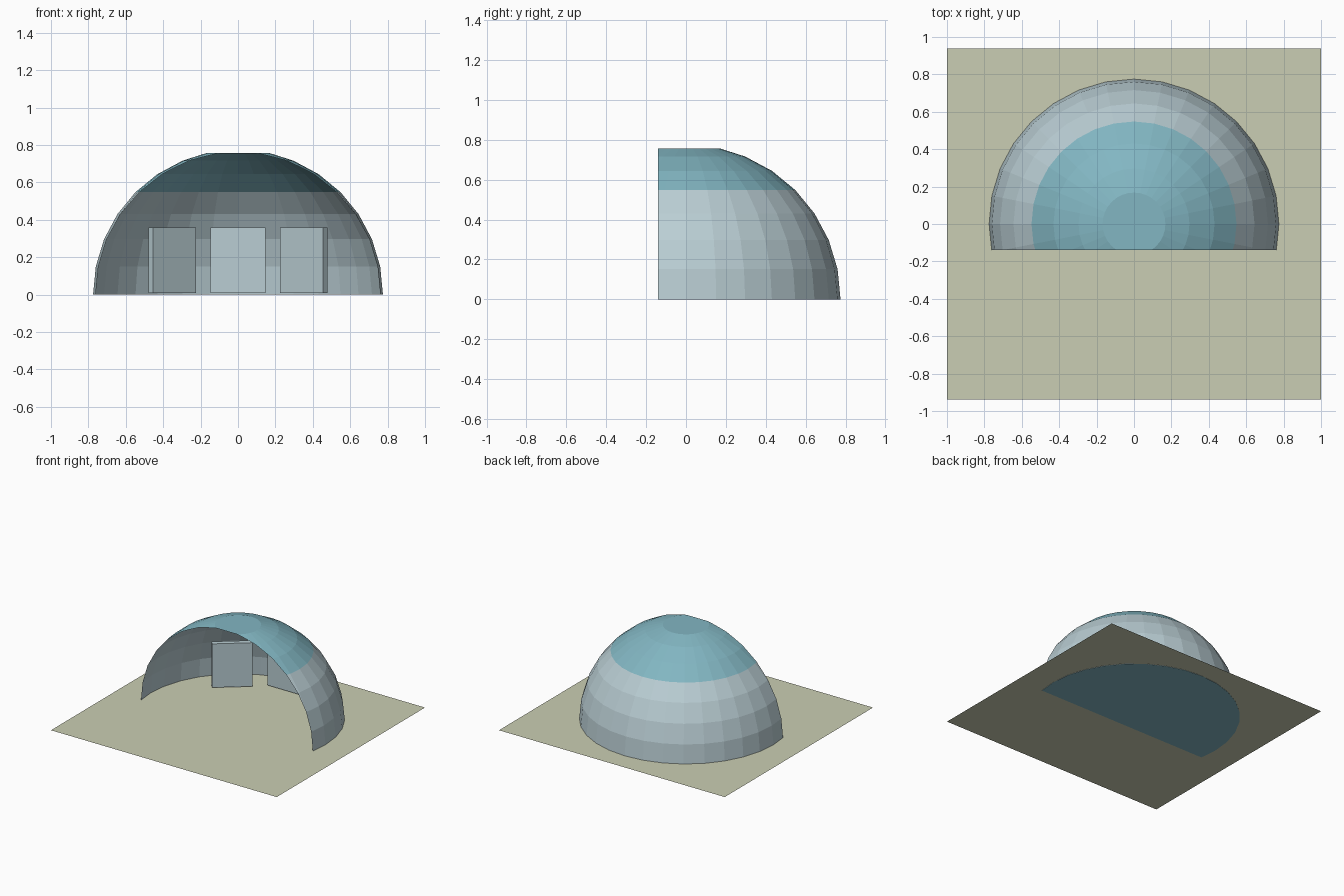
import bpy, bmesh, math
from mathutils import Matrix

if "Cube" in bpy.data.objects:
    bpy.data.objects.remove(bpy.data.objects["Cube"])

R = 0.775          # dome radius
CUT = -0.14        # open front plane
STEP = math.pi / 16


def mat(name, rgb):
    m = bpy.data.materials.new(name)
    lin = [(c / 255 / 12.92) if c < 10 else ((c / 255 + 0.055) / 1.055) ** 2.4 for c in rgb]
    m.diffuse_color = (*lin, 1)
    m.use_nodes = True
    m.node_tree.nodes["Principled BSDF"].inputs["Base Color"].default_value = m.diffuse_color
    return m


GREY = mat("pale_grey", (186, 206, 212))
TEAL = mat("teal", (130, 182, 194))
SAND = mat("sage_ground", (202, 206, 179))


def add(name, bm, *mats):
    me = bpy.data.meshes.new(name)
    bm.to_mesh(me)
    bm.free()
    for m in mats:
        me.materials.append(m)
    ob = bpy.data.objects.new(name, me)
    bpy.context.collection.objects.link(ob)
    return ob


def ring(bm, r, z):
    return [bm.verts.new((r * math.cos(i * STEP), r * math.sin(i * STEP), z)) for i in range(32)]


def cut_front(bm):
    bmesh.ops.bisect_plane(bm, geom=bm.verts[:] + bm.edges[:] + bm.faces[:],
                           plane_co=(0, CUT, 0), plane_no=(0, -1, 0), clear_outer=True)


# Dome shell: faceted bands with a flat cap, teal above 45 degrees
bm = bmesh.new()
prof = [(R * math.cos(k * STEP), R * math.sin(k * STEP)) for k in range(7)] + [(0.168, 0.757)]
rings = [ring(bm, r, z) for r, z in prof]
for k, (a, b) in enumerate(zip(rings, rings[1:])):
    for i in range(32):
        j = (i + 1) % 32
        bm.faces.new((a[i], a[j], b[j], b[i])).material_index = int(k >= 4)
bm.faces.new(rings[-1]).material_index = 1
cut_front(bm)
add("dome_shell", bm, GREY, TEAL)

# Dome base disc, just under the ground sheet
bm = bmesh.new()
bm.faces.new(ring(bm, R, 0)[::-1])
cut_front(bm)
add("dome_base", bm, TEAL)

# Ground sheet
bm = bmesh.new()
bmesh.ops.create_grid(bm, x_segments=1, y_segments=1, size=1,
                      matrix=Matrix.Translation((0, 0, 0.002)) @ Matrix.Diagonal((1, 0.938, 1, 1)))
add("ground_sheet", bm, SAND)

# Three upright panels on an arc, facing the centre
for name, x, y, deg in (("left_panel", -0.352, 0.428, 39),
                        ("centre_panel", 0, 0.605, 0),
                        ("right_panel", 0.352, 0.428, -39)):
    bm = bmesh.new()
    bmesh.ops.create_cube(bm, size=1, matrix=Matrix.Translation((x, y, 0.184))
                          @ Matrix.Rotation(math.radians(deg), 4, 'Z')
                          @ Matrix.Diagonal((0.295, 0.04, 0.35, 1)))
    add(name, bm, GREY)
